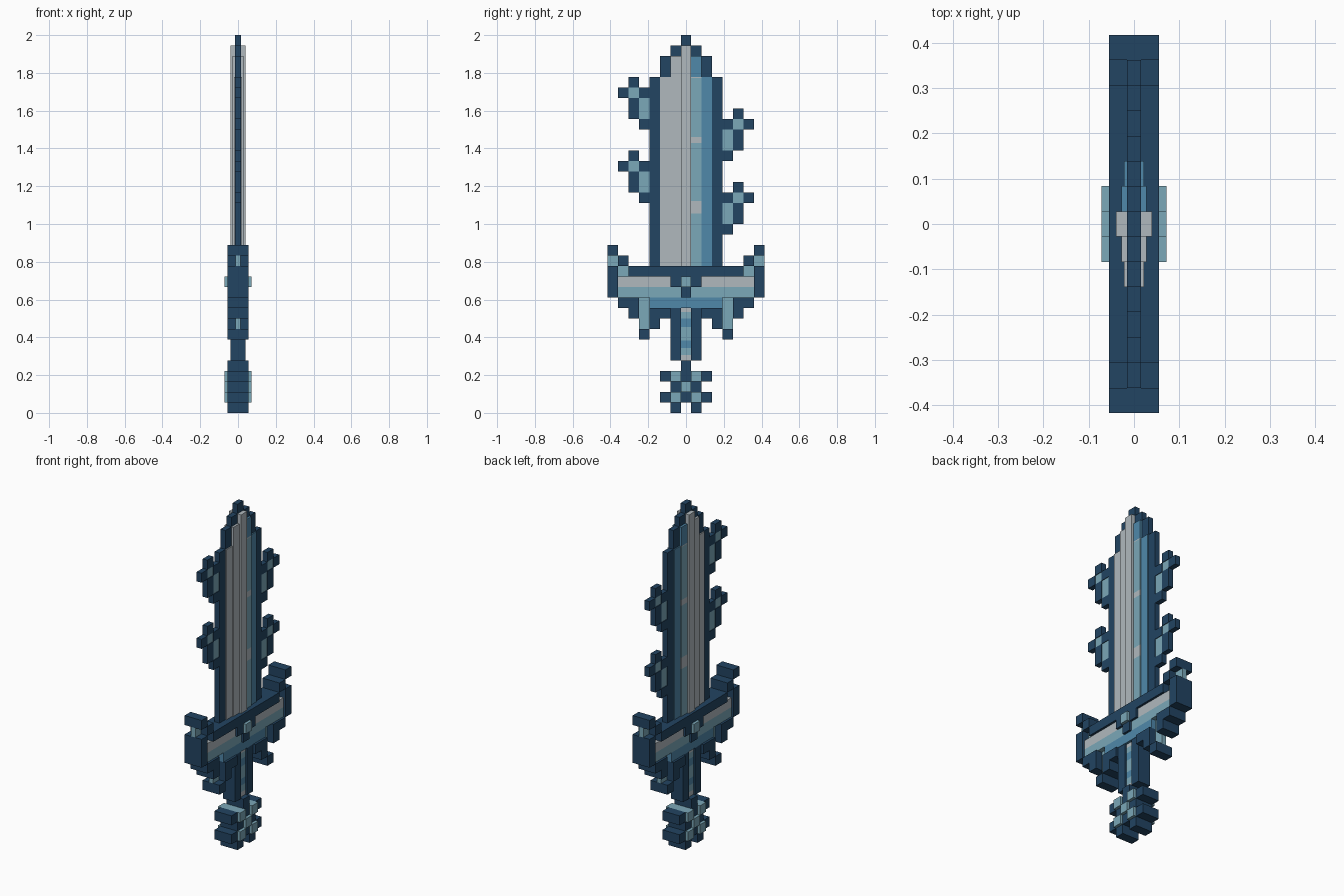
import bpy, bmesh

if "Cube" in bpy.data.objects:
    bpy.data.objects.remove(bpy.data.objects["Cube"])

U = 2 / 36  # one block; columns run along y, rows along z


def material(name, rgb):
    m = bpy.data.materials.new(name)
    m.diffuse_color = (*rgb, 1)
    m.use_nodes = True
    m.node_tree.nodes["Principled BSDF"].inputs["Base Color"].default_value = m.diffuse_color
    return m


NAVY = material("navy", (0.016, 0.058, 0.122))
BLUE = material("mid blue", (0.080, 0.246, 0.402))
TEAL = material("pale teal", (0.198, 0.392, 0.479))
SILVER = material("silver", (0.434, 0.485, 0.515))


def part(name, half, mat, boxes, mirror=False):
    """Boxes are (first col, last col, first row, last row), half is thickness in x."""
    bm = bmesh.new()
    if mirror:
        boxes = boxes + [(-b, -a, r, s) for a, b, r, s in boxes]
    for a, b, r, s in boxes:
        y0, y1, z0, z1 = (a - .5) * U, (b + .5) * U, r * U, (s + 1) * U
        cube = bmesh.ops.create_cube(bm, size=1)["verts"]
        for v in cube:
            v.co = (v.co.x * 2 * half,
                    (y0 + y1) / 2 + v.co.y * (y1 - y0),
                    (z0 + z1) / 2 + v.co.z * (z1 - z0))
    me = bpy.data.meshes.new(name)
    bm.to_mesh(me)
    bm.free()
    me.materials.append(mat)
    ob = bpy.data.objects.new(name, me)
    bpy.context.collection.objects.link(ob)
    return ob


# Blade: thin dark rim, stepped faces rising to the central ridge
part("blade_rim", .0155, NAVY, [(3, 3, 14, 31), (2, 2, 32, 33), (1, 1, 34, 34)], True)
part("blade_tip", .0155, NAVY, [(0, 0, 35, 35)])
part("blade_ridge", .040, SILVER, [(0, 0, 14, 34)])
part("blade_inner_silver", .028, SILVER, [(-1, -1, 14, 33)])
part("blade_outer_silver", .022, SILVER, [(-2, -2, 14, 31)])
part("blade_outer_blue", .022, BLUE, [(2, 2, 14, 31)])
part("blade_inner_blue", .028, BLUE, [(1, 1, 32, 33)])
part("blade_inner_teal", .028, TEAL,
     [(1, 1, 14, 18), (1, 1, 20.2, 24.7), (1, 1, 26.3, 30.9)])
part("blade_glints", .028, SILVER,
     [(1, 1, 19, 19.2), (1, 1, 25.7, 25.3), (1, 1, 31.9, 31)])

# Barbs: two on each edge, right ones three rows lower
for side, label, tops in ((-1, "left", (31, 24)), (1, "right", (28, 21))):
    for i, t in enumerate(tops):
        def cells(data):
            return [(side * c, side * c, t - a, t - b) for c, a, b in data]
        part(f"{label}_barb_{i + 1}", .0155, NAVY,
             cells([(5, 0, 0), (6, 1, 1), (4, 1, 1), (5, 3, 2), (4, 4, 4)]))
        part(f"{label}_barb_inlay_{i + 1}", .012, TEAL, cells([(5, 1, 1), (4, 3, 2)]))

# Guard: dark frame, striped inlay, horns and fangs
part("guard_frame", .055, NAVY,
     [(7, 7, 11, 13), (5, 6, 10, 10), (1, 1, 12, 12)], True)
part("guard_top", .055, NAVY, [(-5, 5, 13, 13), (0, 0, 11, 11)])
part("guard_horns", .055, NAVY, [(7, 7, 15, 15), (6, 6, 14, 14)], True)
part("guard_horn_inlay", .0139, TEAL, [(7, 7, 14, 14), (6, 6, 13, 13)], True)
part("guard_silver_stripe", .042, SILVER, [(2, 6, 12, 12)], True)
part("guard_teal_stripe", .042, TEAL, [(1, 6, 11, 11)], True)
part("guard_blue_stripe", .042, BLUE, [(-3, 3, 10, 10)])
part("guard_gem", .072, TEAL, [(0, 0, 12, 12)])
part("guard_fangs", .055, NAVY, [(5, 5, 9, 9), (3, 3, 8, 9), (2, 2, 9, 9), (4, 4, 7, 7)], True)
part("guard_fang_inlay", .0139, TEAL, [(4, 4, 8, 10)], True)

# Grip: dark sides with a banded core
part("grip_sides", .040, NAVY, [(1, 1, 5, 9)], True)
part("grip_silver_bands", .028, SILVER, [(0, 0, 5, 4.5), (0, 0, 9.6, 9)])
part("grip_blue_bands", .028, BLUE, [(0, 0, 6.2, 5.9), (0, 0, 8.2, 8)])
part("grip_teal_bands", .028, TEAL, [(0, 0, 5.5, 5.2), (0, 0, 6.9, 7.2), (0, 0, 9, 8.6)])

# Pommel: checker of dark blocks and raised pale studs
part("pommel_blocks", .055, NAVY,
     [(2, 2, 3, 3), (1, 1, 2, 2), (2, 2, 1, 1), (1, 1, 0, 0)], True)
part("pommel_core", .055, NAVY, [(0, 0, 3, 4), (0, 0, 1, 1)])
part("pommel_studs", .072, TEAL, [(1, 1, 3, 3), (1, 1, 1, 1)], True)
part("pommel_centre_stud", .072, TEAL, [(0, 0, 2, 2)])
